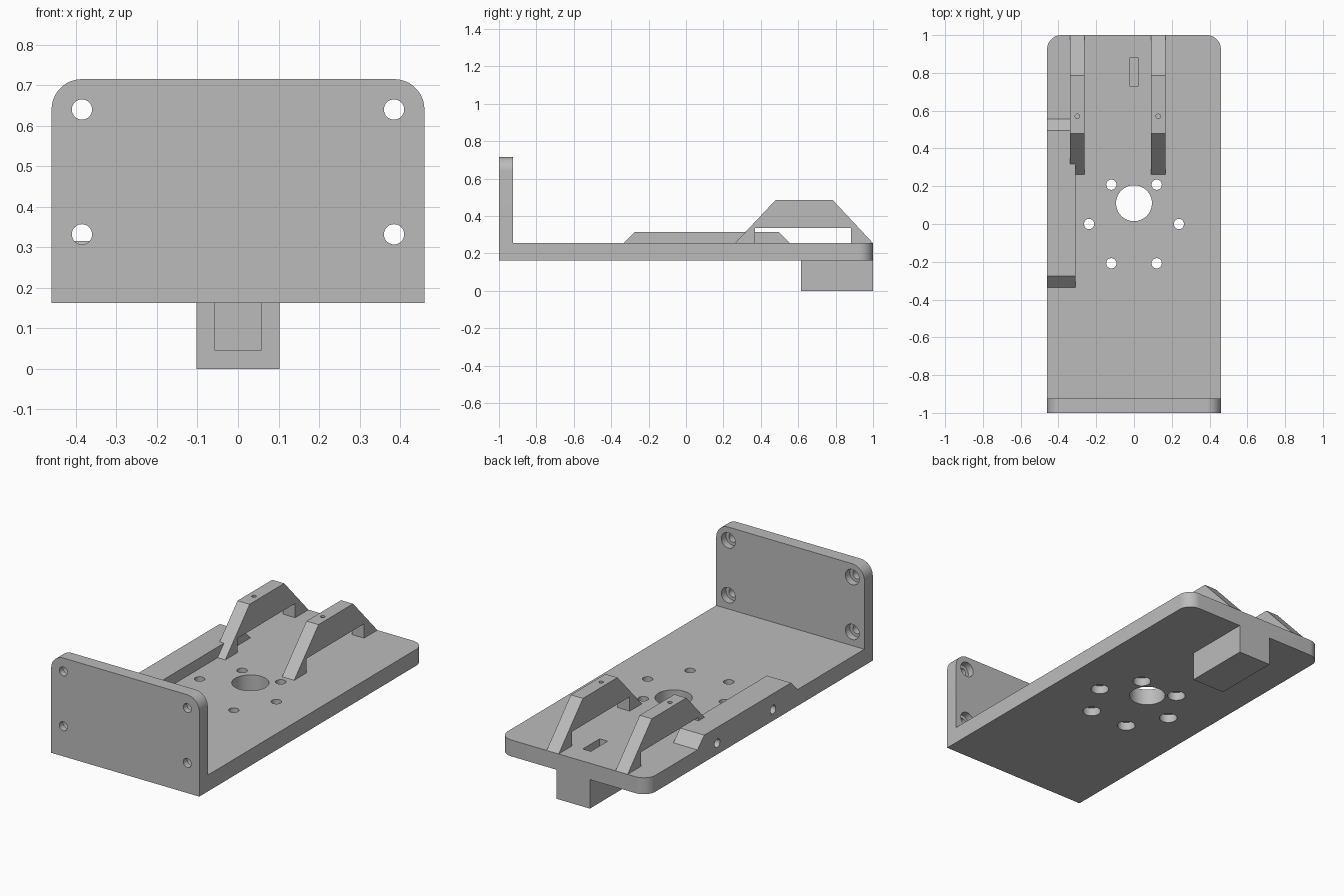
import bpy, bmesh, math

cube = bpy.data.objects.get("Cube")
if cube:
    bpy.data.objects.remove(cube, do_unlink=True)

grey = bpy.data.materials.new("light_grey")
grey.use_nodes = True
colour = (0.5, 0.5, 0.5, 1)
grey.diffuse_color = colour
grey.node_tree.nodes["Principled BSDF"].inputs["Base Color"].default_value = colour


def prism(name, points, axis, start, end):
    """Extrude a 2D outline along one axis; the outline uses the other two in order."""
    place = {"x": lambda u, v, w: (w, u, v),
             "y": lambda u, v, w: (u, w, v),
             "z": lambda u, v, w: (u, v, w)}[axis]
    bm = bmesh.new()
    rings = [[bm.verts.new(place(u, v, w)) for u, v in points] for w in (start, end)]
    bm.faces.new(rings[0])
    bm.faces.new(rings[1])
    n = len(points)
    for i in range(n):
        j = (i + 1) % n
        bm.faces.new((rings[0][i], rings[0][j], rings[1][j], rings[1][i]))
    bmesh.ops.recalc_face_normals(bm, faces=bm.faces)
    mesh = bpy.data.meshes.new(name)
    bm.to_mesh(mesh)
    bm.free()
    mesh.materials.append(grey)
    obj = bpy.data.objects.new(name, mesh)
    bpy.context.collection.objects.link(obj)
    return obj


def rect(u0, v0, u1, v1):
    return [(u0, v0), (u1, v0), (u1, v1), (u0, v1)]


def round_top(half, v0, v1, r, steps=12):
    """Rectangle whose two upper corners are rounded."""
    pts = [(-half, v0), (half, v0)]
    for cu, first in ((half - r, 0), (r - half, math.pi / 2)):
        for i in range(steps + 1):
            a = first + math.pi / 2 * i / steps
            pts.append((cu + r * math.cos(a), v1 - r + r * math.sin(a)))
    return pts


def circle(u, v, r, n=40):
    return [(u + r * math.cos(2 * math.pi * i / n), v + r * math.sin(2 * math.pi * i / n))
            for i in range(n)]


def combine(body, tool, operation):
    mod = body.modifiers.new("combine", "BOOLEAN")
    mod.operation = operation
    mod.solver = "EXACT"
    mod.object = tool
    graph = bpy.context.evaluated_depsgraph_get()
    mesh = bpy.data.meshes.new_from_object(body.evaluated_get(graph))
    body.modifiers.clear()
    body.data = mesh
    bpy.data.objects.remove(tool, do_unlink=True)


def add(*args):
    combine(bracket, prism("part", *args), "UNION")


def cut(*args):
    combine(bracket, prism("cutter", *args), "DIFFERENCE")


HALF, LOW, TOP = 0.46, 0.163, 0.255

# Base plate with rounded rear corners
bracket = prism("mounting_bracket", round_top(HALF, -1, 1, 0.075), "z", LOW, TOP)

# Upright front plate
add(round_top(HALF, LOW, 0.715, 0.075), "y", -1, -0.925)

# Side rail with sloped ends
add([(-0.335, TOP), (0.555, TOP), (0.495, 0.315), (-0.275, 0.315)], "x", -HALF, -0.31)

# Two bridge-shaped supports
bridge = [(0.262, TOP), (0.37, TOP), (0.37, 0.335), (0.882, 0.335),
          (0.882, TOP), (1, TOP), (0.785, 0.485), (0.478, 0.485)]
for x in (-0.3, 0.128):
    add(bridge, "x", x - 0.0375, x + 0.0375)
    cut(circle(x, 0.57, 0.012, 20), "z", 0.32, 0.5)

# Block under the rear, with a pocket open to the front and a slot above it
add(rect(-0.103, 0, 0.103, LOW), "y", 0.615, 1)
cut(rect(-0.058, 0.046, 0.058, LOW), "y", 0.6, 0.92)
cut(rect(-0.025, 0.73, 0.025, 0.88), "z", 0.1, 0.3)

# Central opening and the ring of counterbored holes
cut(circle(0, 0.11, 0.095, 64), "z", 0.1, 0.3)
for x, y in ((0.12, 0.208), (0.238, 0), (0.12, -0.208)):
    for side in (-1, 1):
        cut(circle(side * x, y, 0.027), "z", 0.1, 0.3)
        cut(circle(side * x, y, 0.047), "z", 0.1, 0.21)

# Front plate holes, counterbored from behind
for x in (-0.385, 0.385):
    for z in (0.332, 0.64):
        cut(circle(x, z, 0.025), "y", -1.1, -0.9)
        cut(circle(x, z, 0.043), "y", -0.965, -0.9)

# Blind holes in the side below the rail
for y in (-0.115, 0.38):
    cut(circle(y, 0.226, 0.024), "x", -0.5, -0.31)

bpy.ops.object.select_all(action="DESELECT")
bracket.select_set(True)
bpy.context.view_layer.objects.active = bracket
bpy.ops.object.shade_smooth_by_angle(angle=math.radians(30))
